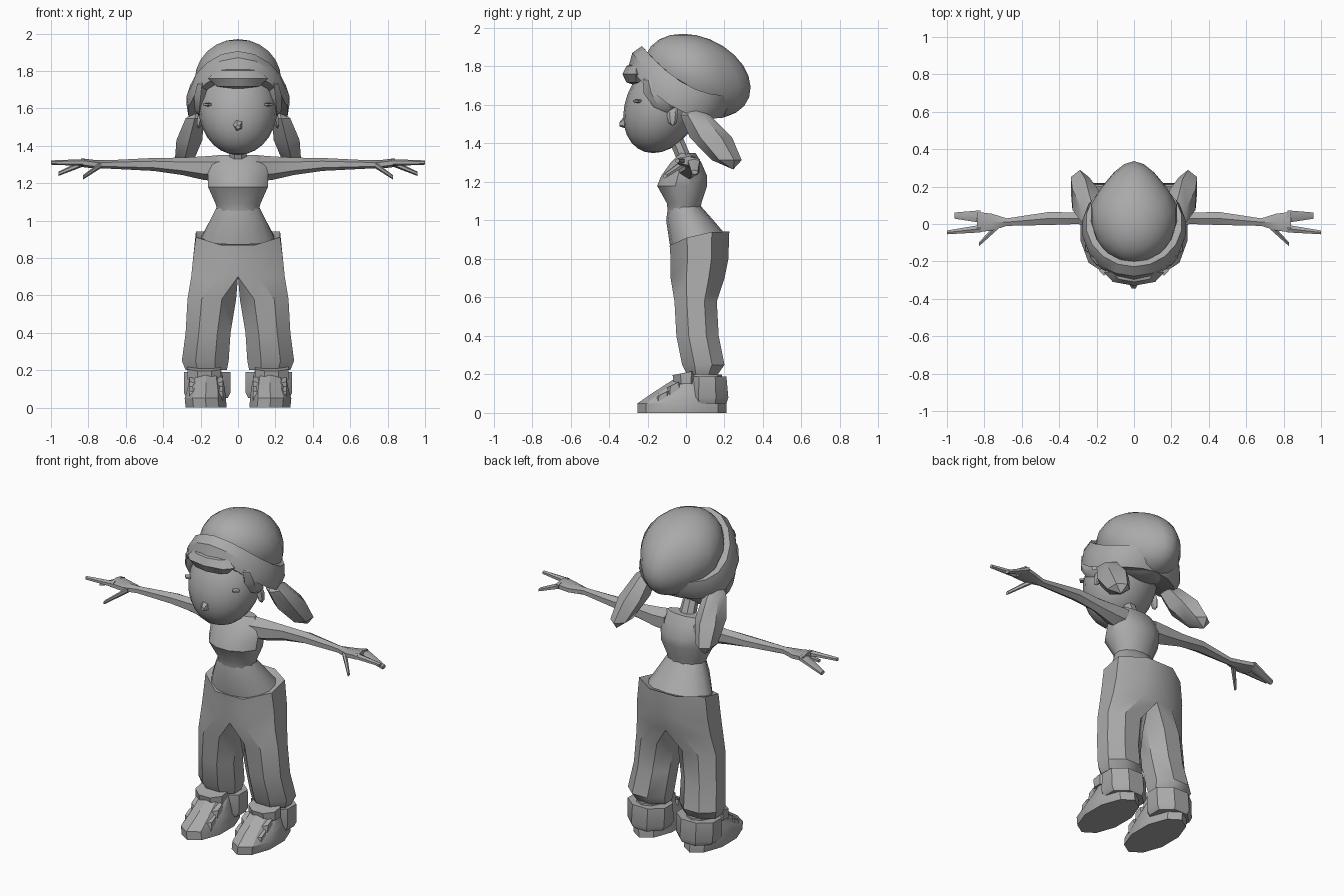
import bpy
import bmesh
import math
from mathutils import Vector

default_cube = bpy.data.objects.get("Cube")
if default_cube:
    bpy.data.objects.remove(default_cube, do_unlink=True)

grey = bpy.data.materials.new("plain grey")
grey.use_nodes = True
grey.diffuse_color = (.4, .4, .4, 1)
shader = grey.node_tree.nodes["Principled BSDF"]
shader.inputs["Base Color"].default_value = grey.diffuse_color


def finish(name, mesh_data, mirror, angle):
    """Optionally mirror across x, then make a shaded object."""
    if mirror:
        wall = [face for face in mesh_data.faces
                if all(vert.co.x <= 0 for vert in face.verts)]
        bmesh.ops.delete(mesh_data, geom=wall, context="FACES")
        everything = mesh_data.verts[:] + mesh_data.edges[:] + mesh_data.faces[:]
        copy = bmesh.ops.duplicate(mesh_data, geom=everything)
        for item in copy["geom"]:
            if isinstance(item, bmesh.types.BMVert):
                item.co.x *= -1
    bmesh.ops.remove_doubles(mesh_data, verts=mesh_data.verts[:], dist=.0001)
    bmesh.ops.recalc_face_normals(mesh_data, faces=mesh_data.faces[:])
    mesh = bpy.data.meshes.new(name)
    mesh_data.to_mesh(mesh)
    mesh_data.free()
    mesh.materials.append(grey)
    part = bpy.data.objects.new(name, mesh)
    bpy.context.collection.objects.link(part)
    bpy.ops.object.select_all(action="DESELECT")
    part.select_set(True)
    bpy.context.view_layer.objects.active = part
    bpy.ops.object.shade_smooth_by_angle(angle=math.radians(angle))
    return part


def ring(x=0, y=0, z=0, wide=.1, deep=.1, slope=0, bend=0):
    """Cross-section: centre, two radii, and a rise from front to back."""
    return Vector((x, y, z)), wide, deep, slope, bend


def loft(name, rings, sides=8, axis="z", mirror=False, half_turn=True, angle=35):
    """Skin a row of cross-sections standing across an axis."""
    mesh_data = bmesh.new()
    across, along = {"x": (1, 2), "y": (0, 2), "z": (0, 1)}[axis]
    offset = math.pi / sides if half_turn else 0
    fit = 1 / math.cos(offset)
    loops = []
    for centre, wide, deep, slope, bend in rings:
        loop = []
        for step in range(sides):
            turn = math.tau * step / sides + offset
            point = centre.copy()
            point[across] += wide * fit * math.cos(turn)
            point[along] += deep * fit * math.sin(turn)
            back = point.y - centre.y
            point.z += slope * back + bend * back * back
            if mirror:
                point.x = max(point.x, 0)
            loop.append(mesh_data.verts.new(point))
        loops.append(loop)
    for lower, upper in zip(loops, loops[1:]):
        for i in range(sides):
            mesh_data.faces.new((lower[i - 1], lower[i], upper[i], upper[i - 1]))
    mesh_data.faces.new(loops[0])
    mesh_data.faces.new(loops[-1])
    return finish(name, mesh_data, mirror, angle)


def ball(name, centre, radii, lean=(0, 0), segments=6, rows=4, mirror=True, angle=35):
    """Ellipsoid whose lower part leans away sideways and backwards."""
    mesh_data = bmesh.new()
    bmesh.ops.create_uvsphere(mesh_data, u_segments=segments, v_segments=rows, radius=1)
    for vert in mesh_data.verts:
        offset = Vector(radii) * vert.co
        offset.x -= lean[0] * offset.z
        offset.y -= lean[1] * offset.z
        vert.co = Vector(centre) + offset
    return finish(name, mesh_data, mirror, angle)


# Trousers: half a pelvis running into one leg, mirrored
loft("trousers", [
    ring(x=.17, y=.085, z=.2, wide=.11, deep=.08),
    ring(x=.175, y=.09, z=.25, wide=.125, deep=.11),
    ring(x=.16, y=.06, z=.4, wide=.12, deep=.11),
    ring(x=.14, y=.05, z=.58, wide=.13, deep=.11),
    ring(y=.06, z=.7, wide=.25, deep=.14),
    ring(y=.07, z=.8, wide=.24, deep=.15),
    ring(y=.07, z=.93, wide=.225, deep=.155, slope=.23, bend=-1),
    ring(y=.07, z=.92, wide=.2, deep=.14, slope=.23, bend=-1),
], mirror=True)

# Bare midriff, the top above it, and the neck leaning forward
loft("midriff", [
    ring(y=.06, z=.9, wide=.2, deep=.14, slope=.2),
    ring(y=.02, z=1, wide=.15, deep=.12),
    ring(y=-.01, z=1.08, wide=.11, deep=.08),
], sides=14)
loft("top", [
    ring(y=-.01, z=1.05, wide=.11, deep=.085),
    ring(y=-.01, z=1.09, wide=.12, deep=.09),
    ring(y=-.02, z=1.18, wide=.16, deep=.13),
    ring(y=-.01, z=1.23, wide=.16, deep=.12),
    ring(z=1.3, wide=.16, deep=.08),
    ring(y=.01, z=1.35, wide=.11, deep=.04),
], sides=12)
loft("neck", [
    ring(z=1.3, wide=.05, deep=.04),
    ring(y=-.06, z=1.44, wide=.04, deep=.04),
])

# Arms tapering to the wrist, then palm and fingers
loft("arms", [
    ring(x=.1, y=.01, z=1.28, wide=.06, deep=.06),
    ring(x=.18, y=.02, z=1.28, wide=.05, deep=.055),
    ring(x=.3, y=.03, z=1.29, wide=.03, deep=.04),
    ring(x=.45, y=.03, z=1.3, wide=.035, deep=.03),
    ring(x=.68, y=.01, z=1.3, wide=.02, deep=.02),
    ring(x=.76, y=.01, z=1.3, wide=.045, deep=.02),
    ring(x=.84, y=.01, z=1.31, wide=.055, deep=.02),
], sides=6, axis="x", mirror=True)
fingers = {
    "grouped_fingers": ((.82, .04, 1.31), (.96, .045, 1.25), .033),
    "index_fingers": ((.82, -.025, 1.31), (1, -.045, 1.31), .02),
    "thumbs": ((.73, -.01, 1.3), (.83, -.11, 1.23), .02),
}
for name, (knuckle, tip, radius) in fingers.items():
    loft(name, [ring(*knuckle, wide=radius, deep=.016),
                ring(*tip, wide=radius / 2, deep=.01)],
         sides=6, axis="x", mirror=True)

# Head narrowing to the chin, with its features
ball("head", (0, -.12, 1.6), (.21, .2, .25), lean=(0, -.2),
     segments=20, rows=14, mirror=False)
loft("nose", [
    ring(y=-.3, z=1.52, wide=.03, deep=.04),
    ring(y=-.345, z=1.5, wide=.01, deep=.01),
], sides=5, axis="y")
ball("ears", (.2, -.07, 1.55), (.02, .03, .06), lean=(.2, 0))
ball("eyelashes", (.16, -.25, 1.62), (.03, .03, .01), segments=4, rows=3)

# Fringe, side locks and the two bunches
ball("fringe", (0, -.26, 1.76), (.16, .07, .06), segments=8, mirror=False)
ball("side_locks", (.2, -.14, 1.66), (.04, .08, .1), lean=(.1, .4))
ball("hair_bunches", (.26, .13, 1.43), (.08, .11, .165), lean=(.25, .7), angle=30)

# Hat: turned-up band and a sagging crown that narrows to the rear
loft("hat_band", [
    ring(y=y, z=z, wide=wide, deep=wide - .02, slope=-.53, bend=1.4)
    for y, z, wide in ((-.05, 1.6, .2), (-.05, 1.58, .265), (-.02, 1.64, .275),
                       (.01, 1.7, .255), (.01, 1.7, .22))
], sides=18, angle=30)
crown = ball("hat_crown", (0, .06, 1.75), (.235, .265, .22), lean=(0, .35),
             segments=18, rows=12, mirror=False, angle=50)
for vert in crown.data.vertices:
    vert.co.x *= 1 - 1.5 * max(0, vert.co.y - .1)

# Shoes, straps over the instep, tongue and ankle cuff
loft("shoes", [
    ring(x=.17, y=-.02, wide=.11, deep=.22),
    ring(x=.175, y=-.02, z=.05, wide=.11, deep=.22),
    ring(x=.17, y=.01, z=.1, wide=.1, deep=.18),
    ring(x=.17, y=.08, z=.2, wide=.08, deep=.1),
], sides=10, mirror=True, angle=30)
for name, y, z in (("lower_straps", -.12, .1), ("upper_straps", -.06, .15)):
    loft(name, [
        ring(x=.17, y=y, z=z - .05, wide=.09, deep=.06, slope=.5),
        ring(x=.17, y=y, z=z, wide=.09, deep=.05, slope=.5),
    ], mirror=True)
loft("shoe_tongues", [
    ring(x=.18, z=.15, wide=.09, deep=.06),
    ring(x=.18, z=.21, wide=.09, deep=.07, slope=.2),
], mirror=True)
loft("ankle_cuffs", [
    ring(x=.165, y=.11, z=.05, wide=.11, deep=.1),
    ring(x=.165, y=.11, z=.08, wide=.125, deep=.11),
    ring(x=.165, y=.11, z=.19, wide=.125, deep=.1),
], mirror=True, angle=30)
